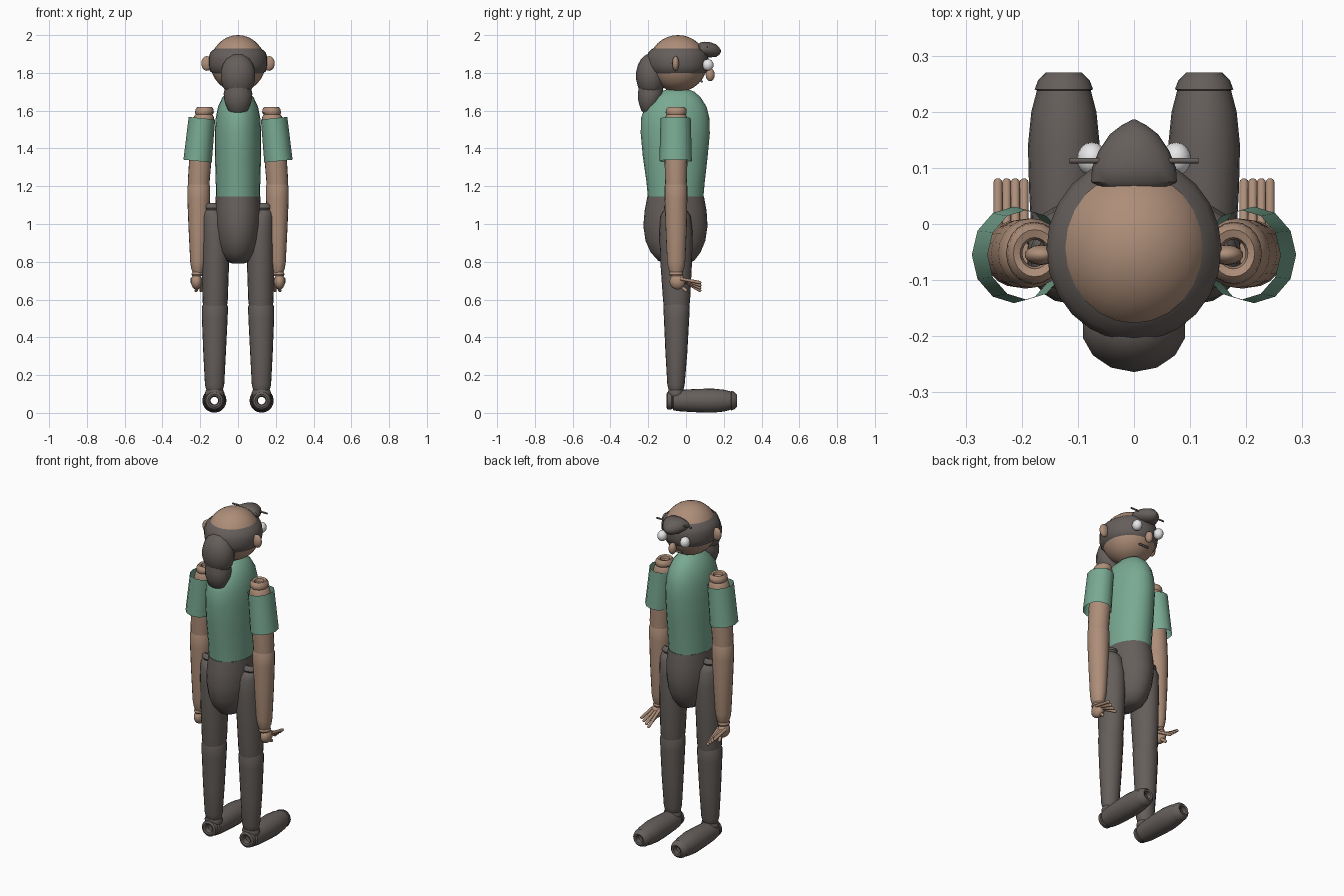
import bpy, bmesh, math
from mathutils import Vector, Matrix


def material(name, col):
    m = bpy.data.materials.new(name)
    m.diffuse_color = (*col, 1)
    return m


SKIN = material("skin", (0.42, 0.27, 0.19))
GREEN = material("shirt green", (0.19, 0.40, 0.29))
DARK = material("charcoal", (0.13, 0.113, 0.105))
WHITE = material("eye white", (0.8, 0.8, 0.8))


def finish(name, bm, mat, angle=40):
    me = bpy.data.meshes.new(name)
    bm.to_mesh(me)
    bm.free()
    me.materials.append(mat)
    ob = bpy.data.objects.new(name, me)
    bpy.context.collection.objects.link(ob)
    bpy.ops.object.select_all(action='DESELECT')
    ob.select_set(True)
    bpy.context.view_layer.objects.active = ob
    bpy.ops.object.shade_smooth_by_angle(angle=math.radians(angle))
    return ob


def loft(name, rings, mat, n=20, caps=False, tilt=0, along_y=False):
    """Skin elliptical rings (cx, cy, height, rx, ry); along_y lays the axis forward."""
    bm = bmesh.new()
    loops = []
    for cx, cy, h, rx, ry in rings:
        loop = []
        for i in range(n):
            a = 2 * math.pi * i / n
            u, v = rx * math.cos(a), ry * math.sin(a)
            p = (cx + u, h, cy + v) if along_y else (cx + u, cy + v, h + tilt * u)
            loop.append(bm.verts.new(p))
        loops.append(loop)
    for a, b in zip(loops, loops[1:]):
        for i in range(n):
            j = (i + 1) % n
            bm.faces.new((a[i], a[j], b[j], b[i]))
    if caps:
        bm.faces.new(loops[0])
        bm.faces.new(loops[-1])
    bmesh.ops.recalc_face_normals(bm, faces=bm.faces)
    return finish(name, bm, mat)


def ball(name, c, r, mat, seg=20, rings=12):
    bm = bmesh.new()
    bmesh.ops.create_uvsphere(bm, u_segments=seg, v_segments=rings, radius=1)
    bmesh.ops.transform(bm, verts=bm.verts,
                        matrix=Matrix.Translation(c) @ Matrix.Diagonal((*r, 1)))
    return finish(name, bm, mat)


def rod(name, a, b, r, mat, rounded=True):
    a, b = Vector(a), Vector(b)
    d = b - a
    bm = bmesh.new()
    rot = d.to_track_quat('Z', 'Y').to_matrix().to_4x4()
    bmesh.ops.create_cone(bm, cap_ends=True, segments=10, radius1=r, radius2=r,
                          depth=d.length, matrix=Matrix.Translation((a + b) / 2) @ rot)
    if rounded:
        bmesh.ops.create_uvsphere(bm, u_segments=10, v_segments=6, radius=r,
                                  matrix=Matrix.Translation(b) @ rot)
    return finish(name, bm, mat)


# Shirt and trouser seat
loft("shirt_torso", [
    (0, -0.055, 1.13, 0.116, 0.146), (0, -0.055, 1.22, 0.118, 0.154),
    (0, -0.057, 1.36, 0.122, 0.172), (0, -0.057, 1.48, 0.123, 0.183),
    (0, -0.057, 1.56, 0.118, 0.181), (0, -0.055, 1.62, 0.106, 0.164),
    (0, -0.05, 1.67, 0.083, 0.128), (0, -0.045, 1.70, 0.055, 0.09),
    (0, -0.045, 1.715, 0.03, 0.05)], GREEN, 24, True)
loft("trouser_seat", [
    (0, -0.05, 0.79, 0.03, 0.05), (0, -0.052, 0.805, 0.066, 0.095),
    (0, -0.055, 0.85, 0.094, 0.132), (0, -0.056, 0.91, 0.111, 0.158),
    (0, -0.056, 0.99, 0.122, 0.17), (0, -0.055, 1.07, 0.123, 0.164),
    (0, -0.055, 1.145, 0.118, 0.15)], DARK, 24, True)

# Head with hair band
ball("head", (0, -0.042, 1.85), (0.145, 0.154, 0.15), SKIN, 24, 16)
loft("hair_band", [
    (0, -0.042, 1.795, 0.132, 0.142), (0, -0.043, 1.81, 0.149, 0.156),
    (0, -0.045, 1.84, 0.156, 0.164), (0, -0.045, 1.88, 0.156, 0.164),
    (0, -0.044, 1.91, 0.146, 0.155), (0, -0.042, 1.93, 0.122, 0.134)], DARK, 24)

# Hair at the back, in two lobes
ball("upper_hair", (0, -0.185, 1.785), (0.095, 0.08, 0.118), DARK, 14, 9)
loft("lower_hair", [
    (0, -0.20, 1.582, 0.028, 0.018), (0, -0.20, 1.60, 0.052, 0.038),
    (0, -0.192, 1.65, 0.072, 0.062), (0, -0.187, 1.69, 0.076, 0.07),
    (0, -0.185, 1.76, 0.06, 0.06)], DARK, 14, True)

# Forelock with its thin crossbar
loft("forelock", [
    (0, 1.925, 0.065, 0.06, 0.026), (0, 1.925, 0.075, 0.076, 0.037),
    (0, 1.925, 0.10, 0.075, 0.041), (0, 1.922, 0.13, 0.063, 0.041),
    (0, 1.918, 0.16, 0.043, 0.034), (0, 1.915, 0.176, 0.022, 0.02),
    (0, 1.915, 0.186, 0.003, 0.003)], DARK, 14, True, along_y=True)
rod("crossbar", (-0.115, 0.113, 1.937), (0.115, 0.113, 1.937), 0.005, DARK, False)

# Face
ball("nose", (0, 0.128, 1.79), (0.021, 0.024, 0.034), SKIN, 14, 10)
rod("mouth", (-0.03, 0.083, 1.755), (0.03, 0.083, 1.755), 0.006, DARK)

for s, side in ((-1, "left"), (1, "right")):
    ball(side + "_ear", (s * 0.165, -0.055, 1.85), (0.03, 0.018, 0.039), SKIN, 14, 10)
    ball(side + "_eye", (s * 0.075, 0.116, 1.842), (0.027, 0.03, 0.031), WHITE, 16, 10)

    # Open tubular sleeve
    loft(side + "_sleeve", [
        (s * 0.214, -0.055, 1.333, 0.075, 0.086),
        (s * 0.191, -0.055, 1.56, 0.07, 0.08)], GREEN, 12, tilt=s * 0.1)

    # Upper arm with a stepped open shoulder rim
    loft(side + "_upper_arm", [
        (s * 0.208, -0.053, 1.19, 0.056, 0.056), (s * 0.207, -0.053, 1.24, 0.058, 0.058),
        (s * 0.195, -0.053, 1.40, 0.06, 0.062), (s * 0.183, -0.052, 1.54, 0.059, 0.062),
        (s * 0.181, -0.052, 1.57, 0.052, 0.056), (s * 0.18, -0.052, 1.58, 0.044, 0.05),
        (s * 0.178, -0.052, 1.59, 0.05, 0.056), (s * 0.177, -0.052, 1.607, 0.048, 0.054),
        (s * 0.177, -0.052, 1.62, 0.038, 0.042), (s * 0.177, -0.052, 1.615, 0.026, 0.028),
        (s * 0.177, -0.052, 1.60, 0.022, 0.024)], SKIN, 20)
    loft(side + "_forearm", [
        (s * 0.212, -0.052, 0.735, 0.026, 0.03), (s * 0.212, -0.052, 0.765, 0.036, 0.042),
        (s * 0.211, -0.052, 0.80, 0.042, 0.048), (s * 0.209, -0.052, 0.98, 0.053, 0.056),
        (s * 0.208, -0.053, 1.13, 0.06, 0.06), (s * 0.208, -0.053, 1.20, 0.06, 0.06),
        (s * 0.207, -0.053, 1.225, 0.05, 0.05)], SKIN, 20)

    # Hand, fanned fingers and thumb
    loft(side + "_wrist", [
        (s * 0.215, -0.052, 0.725, 0.028, 0.034), (s * 0.215, -0.052, 0.733, 0.032, 0.038),
        (s * 0.214, -0.052, 0.745, 0.028, 0.034)], SKIN, 16, True)
    ball(side + "_palm", (s * 0.22, -0.045, 0.695), (0.03, 0.042, 0.042), SKIN, 14, 10)
    for k in range(4):
        x = s * (0.196 + 0.0155 * k)
        rod(f"{side}_finger_{k + 1}", (x, -0.03, 0.71), (x, 0.073, 0.648 + 0.014 * k),
            0.0085, SKIN)
    rod(side + "_thumb", (s * 0.205, -0.05, 0.69), (s * 0.222, 0.0, 0.648), 0.009, SKIN)

    # Thigh with stepped open hip rim
    loft(side + "_thigh", [
        (s * 0.122, -0.05, 0.55, 0.062, 0.066), (s * 0.121, -0.05, 0.60, 0.067, 0.072),
        (s * 0.119, -0.052, 0.80, 0.072, 0.084), (s * 0.119, -0.053, 0.95, 0.072, 0.088),
        (s * 0.125, -0.055, 1.04, 0.066, 0.08), (s * 0.132, -0.056, 1.065, 0.054, 0.066),
        (s * 0.134, -0.056, 1.075, 0.044, 0.054), (s * 0.135, -0.056, 1.085, 0.05, 0.06),
        (s * 0.136, -0.056, 1.10, 0.046, 0.056), (s * 0.136, -0.056, 1.11, 0.036, 0.042),
        (s * 0.136, -0.056, 1.10, 0.022, 0.026)], DARK, 20)
    loft(side + "_shin", [
        (s * 0.124, -0.053, 0.10, 0.032, 0.03), (s * 0.124, -0.053, 0.125, 0.045, 0.04),
        (s * 0.124, -0.053, 0.15, 0.051, 0.046), (s * 0.124, -0.051, 0.32, 0.06, 0.058),
        (s * 0.123, -0.05, 0.50, 0.068, 0.067), (s * 0.122, -0.05, 0.56, 0.069, 0.07),
        (s * 0.122, -0.05, 0.59, 0.058, 0.06)], DARK, 20)
    loft(side + "_ankle", [
        (s * 0.124, -0.053, 0.09, 0.048, 0.04), (s * 0.124, -0.053, 0.105, 0.052, 0.044),
        (s * 0.124, -0.053, 0.12, 0.046, 0.04)], DARK, 20, True)

    # Foot: hollow tube lying forward, open at heel and toe
    fx = s * 0.125
    foot = [(-0.075, 0.02), (-0.10, 0.024), (-0.104, 0.034), (-0.098, 0.046),
            (-0.078, 0.048), (-0.072, 0.042), (-0.066, 0.052), (-0.03, 0.057),
            (0.06, 0.062), (0.14, 0.064), (0.20, 0.058), (0.238, 0.048),
            (0.24, 0.052), (0.256, 0.046), (0.27, 0.032), (0.266, 0.022), (0.24, 0.02)]
    loft(side + "_foot", [(fx, 0.065, y, r, r) for y, r in foot], DARK, 20, along_y=True)
